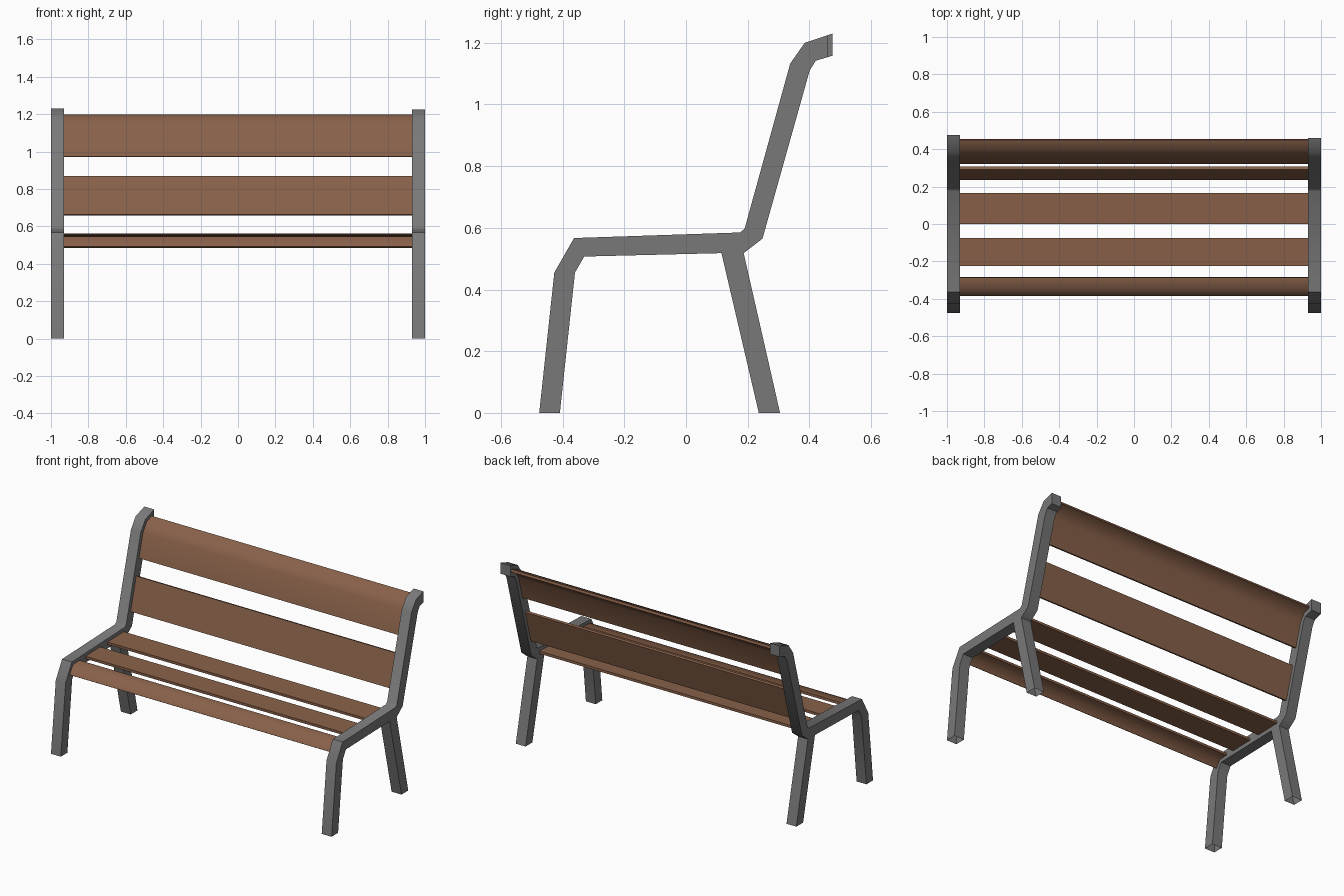
import bpy, bmesh, math
from mathutils import Vector

if "Cube" in bpy.data.objects:
    bpy.data.objects.remove(bpy.data.objects["Cube"])


def material(name, rgb):
    m = bpy.data.materials.new(name)
    m.diffuse_color = (*rgb, 1)
    m.use_nodes = True
    m.node_tree.nodes["Principled BSDF"].inputs["Base Color"].default_value = m.diffuse_color
    return m


METAL = material("grey metal", (0.19, 0.19, 0.19))
WOOD = material("brown wood", (0.25, 0.12, 0.068))


def extrude_profile(name, profile, x0, x1, mat, angle, open_feet=False):
    """Extrude a closed (y, z) outline along x."""
    bm = bmesh.new()
    face = bm.faces.new([bm.verts.new((x0, y, z)) for y, z in profile])
    ext = bmesh.ops.extrude_face_region(bm, geom=[face], use_keep_orig=True)
    moved = [v for v in ext["geom"] if isinstance(v, bmesh.types.BMVert)]
    bmesh.ops.translate(bm, verts=moved, vec=(x1 - x0, 0, 0))
    bmesh.ops.recalc_face_normals(bm, faces=bm.faces)
    if open_feet:
        feet = [f for f in bm.faces if all(v.co.z < 0.001 for v in f.verts)]
        bmesh.ops.delete(bm, geom=feet, context='FACES_ONLY')
    me = bpy.data.meshes.new(name)
    bm.to_mesh(me)
    bm.free()
    me.materials.append(mat)
    ob = bpy.data.objects.new(name, me)
    bpy.context.collection.objects.link(ob)
    bpy.ops.object.select_all(action='DESELECT')
    ob.select_set(True)
    bpy.context.view_layer.objects.active = ob
    bpy.ops.object.shade_smooth_by_angle(angle=math.radians(angle))
    return ob


def thicken(path, t):
    """Closed outline of thickness t around an open (y, z) path, with mitred bends."""
    pts = [Vector(p) for p in path]
    seg = [(b - a).normalized() for a, b in zip(pts, pts[1:])]
    nrm = [Vector((-d.y, d.x)) for d in seg]
    left, right = [], []
    for i, p in enumerate(pts):
        a, b = nrm[max(i - 1, 0)], nrm[min(i, len(nrm) - 1)]
        m = (a + b).normalized()
        off = m * (t / 2 / m.dot(a))
        left.append(p + off)
        right.append(p - off)
    return [tuple(p) for p in left + right[::-1]]


# Side frames: front leg, seat rail, back post and rear leg in one outline
def frame_outline(tip):
    return [(-0.476, 0), (-0.409, 0), (-0.360, 0.455), (-0.330, 0.507),
            (0.115, 0.518), (0.236, 0), (0.305, 0), (0.187, 0.518),
            (0.248, 0.565), (0.401, 1.110), (0.421, 1.142),
            (tip, 1.142 + (tip - 0.421) * 0.3), (tip, 1.2 + (tip - 0.385) * 0.33),
            (0.385, 1.200), (0.338, 1.133), (0.190, 0.597),
            (0.175, 0.585), (-0.363, 0.567), (-0.427, 0.455)]


extrude_profile("left_frame", frame_outline(0.475), -1.0, -0.93, METAL, 40, True)
extrude_profile("right_frame", frame_outline(0.459), 1.0, 0.93, METAL, 40, True)

# Slats follow the middle of the frame
slats = {
    "front_seat_slat": [(-0.378, 0.488), (-0.348, 0.537), (-0.285, 0.541)],
    "middle_seat_slat": [(-0.225, 0.543), (-0.075, 0.547)],
    "rear_seat_slat": [(0.0, 0.549), (0.165, 0.553)],
    "lower_back_slat": [(0.243, 0.661), (0.300, 0.868)],
    "upper_back_slat": [(0.328, 0.972), (0.369, 1.121), (0.402, 1.172), (0.453, 1.190)],
}
for name, path in slats.items():
    extrude_profile(name, thicken(path, 0.016), -0.935, 0.935, WOOD, 62)
